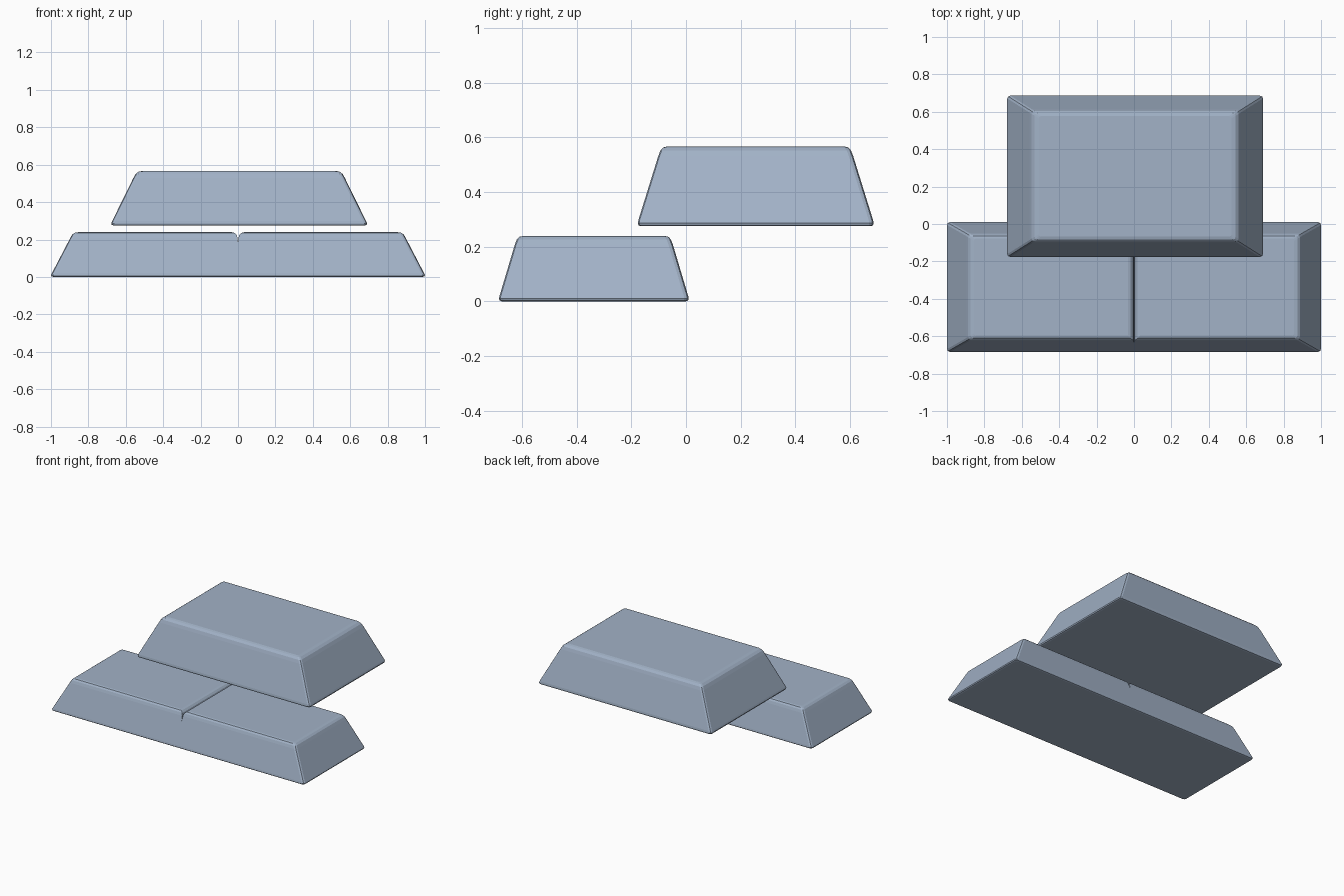
import bpy, bmesh, math

if "Cube" in bpy.data.objects:
    bpy.data.objects.remove(bpy.data.objects["Cube"])

# Blue-grey metal
metal = bpy.data.materials.new("blue_grey")
metal.diffuse_color = (0.36, 0.445, 0.57, 1)
metal.use_nodes = True
metal.node_tree.nodes["Principled BSDF"].inputs["Base Color"].default_value = metal.diffuse_color


def ring(hx, hy, z, r, center):
    """Rounded-rectangle loop of points."""
    pts = []
    for i, (sx, sy) in enumerate([(1, 1), (-1, 1), (-1, -1), (1, -1)]):
        for k in range(3):
            a = math.radians(90 * i + 45 * k)
            pts.append((center[0] + sx * (hx - r) + r * math.cos(a),
                        center[1] + sy * (hy - r) + r * math.sin(a), z))
    return pts


def finish(name, bm):
    bmesh.ops.recalc_face_normals(bm, faces=bm.faces)
    me = bpy.data.meshes.new(name)
    bm.to_mesh(me)
    bm.free()
    me.materials.append(metal)
    ob = bpy.data.objects.new(name, me)
    bpy.context.collection.objects.link(ob)
    return ob


def ingot(name, center, levels):
    """Loft a tapered bar through (half_x, half_y, z, corner radius) levels."""
    bm = bmesh.new()
    loops = [[bm.verts.new(p) for p in ring(*lv, center)] for lv in levels]
    n = len(loops[0])
    for a, b in zip(loops, loops[1:]):
        for i in range(n):
            j = (i + 1) % n
            bm.faces.new((a[i], a[j], b[j], b[i]))
    bm.faces.new(loops[0][::-1])
    bm.faces.new(loops[-1])
    return finish(name, bm)


# Lower bar: wide double ingot
lower = ingot("lower_bar", (0, -0.337), [
    (0.987, 0.336, 0.0, 0.012), (0.997, 0.344, 0.003, 0.015),
    (1.0, 0.347, 0.010, 0.016), (0.995, 0.345, 0.02, 0.016),
    (0.897, 0.289, 0.208, 0.016), (0.887, 0.282, 0.226, 0.016),
    (0.874, 0.273, 0.236, 0.014), (0.856, 0.260, 0.239, 0.012)])

# Upper bar: single ingot above and behind
upper = ingot("upper_bar", (0.006, 0.255), [
    (0.671, 0.419, 0.275, 0.012), (0.681, 0.429, 0.278, 0.015),
    (0.684, 0.431, 0.286, 0.016), (0.679, 0.429, 0.298, 0.016),
    (0.565, 0.357, 0.530, 0.016), (0.553, 0.349, 0.551, 0.016),
    (0.537, 0.338, 0.563, 0.014), (0.515, 0.322, 0.567, 0.012)])

# Rounded groove across the middle of the lower bar
half = [(0.034, 0.30), (0.034, 0.2395), (0.018, 0.235), (0.007, 0.224), (0.003, 0.21)]
profile = half + [(0, 0.175)] + [(-x, z) for x, z in reversed(half)]
bm = bmesh.new()
face = bm.faces.new([bm.verts.new((x, -0.8, z)) for x, z in profile])
ext = bmesh.ops.extrude_face_region(bm, geom=[face])
bmesh.ops.translate(bm, vec=(0, 0.95, 0),
                    verts=[v for v in ext["geom"] if isinstance(v, bmesh.types.BMVert)])
cutter = finish("groove_cutter", bm)
cutter.hide_render = True

mod = lower.modifiers.new("groove", "BOOLEAN")
mod.operation = "DIFFERENCE"
mod.solver = "EXACT"
mod.object = cutter
bpy.context.view_layer.objects.active = lower
bpy.ops.object.modifier_apply(modifier=mod.name)
bpy.data.objects.remove(cutter)
